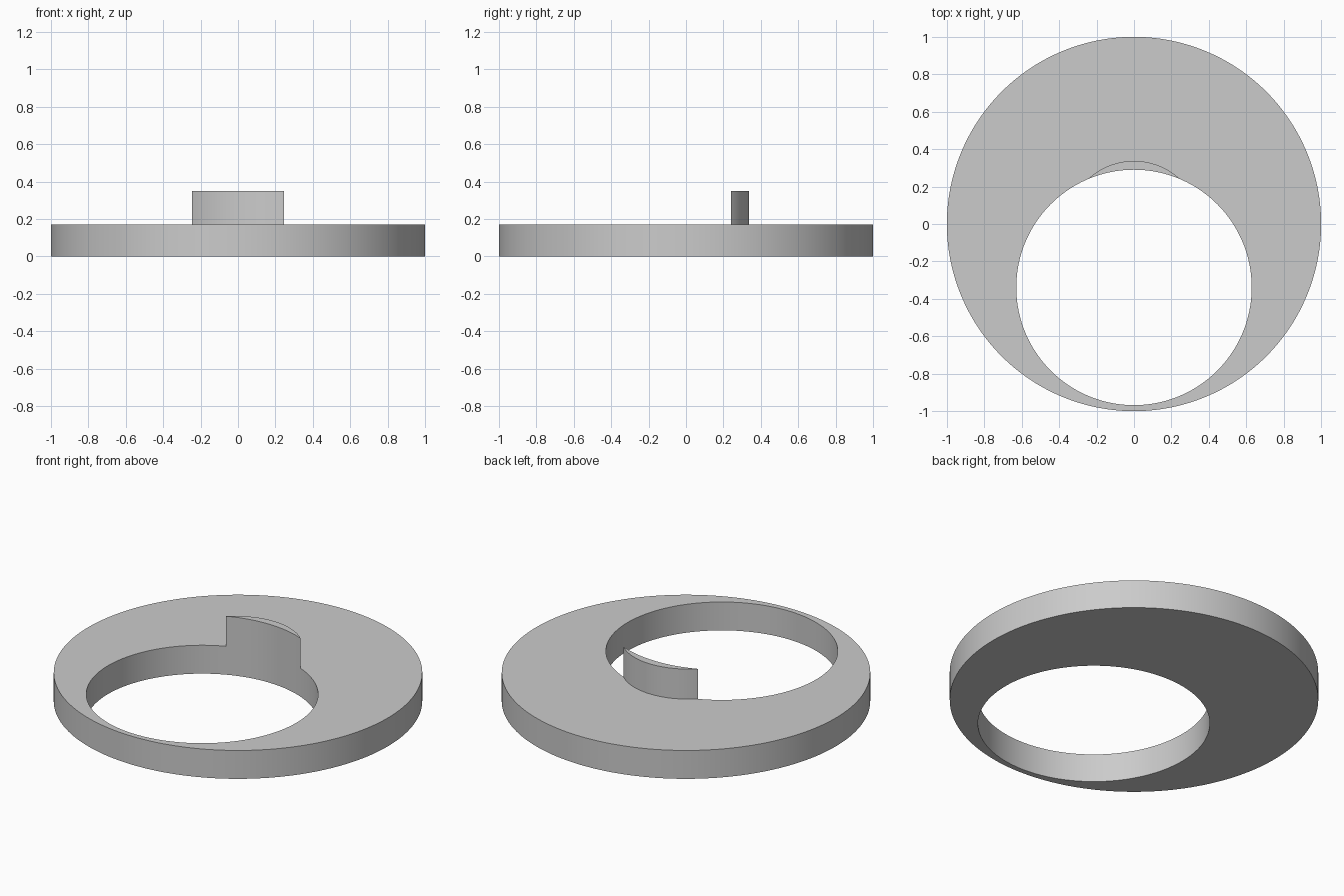
import bpy
import math

if "Cube" in bpy.data.objects:
    bpy.data.objects.remove(bpy.data.objects["Cube"])


def cylinder(name, radius, y, z0, z1):
    bpy.ops.mesh.primitive_cylinder_add(
        vertices=192, radius=radius, depth=z1 - z0, location=(0, y, (z0 + z1) / 2))
    ob = bpy.context.object
    ob.name = name
    return ob


def boolean(target, tool, operation):
    mod = target.modifiers.new(operation.title(), 'BOOLEAN')
    mod.operation = operation
    mod.solver = 'EXACT'
    mod.object = tool
    bpy.context.view_layer.objects.active = target
    bpy.ops.object.modifier_apply(modifier=mod.name)
    bpy.data.objects.remove(tool, do_unlink=True)


# Flat disc with a round hub standing on it
disc = cylinder("eccentric_disc", 1.0, 0, 0, 0.17)
hub = cylinder("hub", 0.36, -0.023, 0.05, 0.35)
boolean(disc, hub, 'UNION')

# Off-centre bore, leaving only a crescent of the hub
bore = cylinder("bore_cutter", 0.629, -0.339, -0.2, 0.6)
boolean(disc, bore, 'DIFFERENCE')

bpy.ops.object.select_all(action='DESELECT')
disc.select_set(True)
bpy.context.view_layer.objects.active = disc
bpy.ops.object.shade_smooth_by_angle(angle=math.radians(30))
